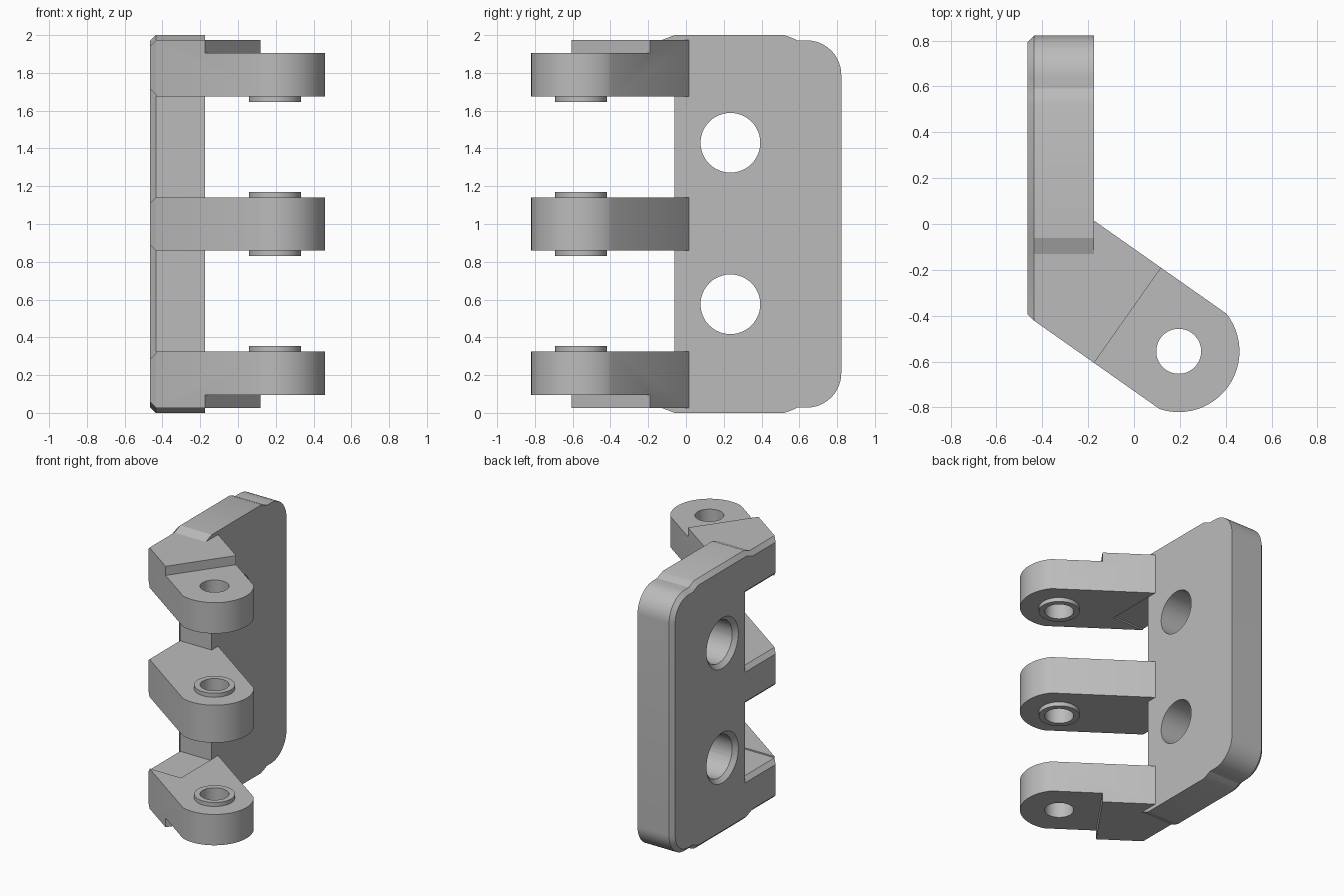
import bpy, bmesh, math
from mathutils import Vector

cube = bpy.data.objects.get("Cube")
if cube:
    bpy.data.objects.remove(cube, do_unlink=True)

grey = bpy.data.materials.new("plain_grey")
grey.use_nodes = True
grey.diffuse_color = (0.5, 0.5, 0.5, 1)
grey.node_tree.nodes["Principled BSDF"].inputs["Base Color"].default_value = (0.5, 0.5, 0.5, 1)

BACK, BEVEL, FACE = -0.465, 0.03, -0.175    # plate x extents
TIP = -0.422                                # front end of the plate fingers
PIN = Vector((0.195, -0.555))               # hinge axis


def prism(name, pts, low, high, axis="z", bevel=0.0):
    """Extrude a 2D outline along z (x, y outline) or x (y, z outline)."""
    bm = bmesh.new()
    place = (lambda u, v, h: (u, v, h)) if axis == "z" else (lambda u, v, h: (h, u, v))
    bottom = [bm.verts.new(place(u, v, low)) for u, v in pts]
    top = [bm.verts.new(place(u, v, high)) for u, v in pts]
    cap = bm.faces.new(bottom[::-1])
    bm.faces.new(top)
    for i in range(len(pts)):
        j = (i + 1) % len(pts)
        bm.faces.new((bottom[i], bottom[j], top[j], top[i]))
    bmesh.ops.recalc_face_normals(bm, faces=bm.faces[:])
    if bevel:
        bmesh.ops.inset_region(bm, faces=[cap], thickness=bevel, use_even_offset=True)
        bmesh.ops.translate(bm, verts=cap.verts[:], vec=cap.normal * bevel)
    mesh = bpy.data.meshes.new(name)
    bm.to_mesh(mesh)
    bm.free()
    mesh.materials.append(grey)
    obj = bpy.data.objects.new(name, mesh)
    bpy.context.collection.objects.link(obj)
    return obj


def arc(center, radius, start, end, steps):
    angles = [math.radians(start + (end - start) * i / steps) for i in range(steps + 1)]
    return [(center[0] + radius * math.cos(a), center[1] + radius * math.sin(a)) for a in angles]


def circle(center, radius, steps=48):
    return arc(center, radius, 0, 360, steps)[:-1]


def combine(obj, tool, operation):
    """Apply a boolean and discard the tool."""
    mod = obj.modifiers.new("combine", "BOOLEAN")
    mod.object, mod.operation, mod.solver = tool, operation, "EXACT"
    bpy.context.view_layer.objects.active = obj
    bpy.ops.object.modifier_apply(modifier=mod.name)
    bpy.data.objects.remove(tool, do_unlink=True)


def finish(obj):
    bpy.ops.object.select_all(action="DESELECT")
    obj.select_set(True)
    bpy.context.view_layer.objects.active = obj
    bpy.ops.object.shade_smooth_by_angle(angle=math.radians(20))


# Mounting plate: upper half of the comb outline, mirrored about z = 1
upper = [(-0.06, 1.15), (-0.06, 1.685), (TIP, 1.685), (TIP, 1.973), (-0.13, 1.973),
         (-0.06, 2.0), (0.52, 2.0), (0.555, 1.988), (0.59, 1.972)]
upper += arc((0.64, 1.79), 0.182, 90, 0, 12)
middle = [(TIP, 0.86), (TIP, 1.14)]
upper[0] = (-0.06, 1.14)
lower = [(y, 2 - z) for y, z in reversed(upper)]
plate = prism("mounting_plate", middle + upper + lower, BACK + BEVEL, FACE, "x", BEVEL)

# Screw holes, countersunk on the back
for z in (0.575, 1.43):
    combine(plate, prism("hole_cutter", circle((0.235, z), 0.158), -0.6, 0, "x"), "DIFFERENCE")
    bpy.ops.mesh.primitive_cone_add(vertices=48, radius1=0.198, radius2=0.148, depth=0.05,
                                    location=(BACK + 0.015, 0.235, z),
                                    rotation=(0, math.pi / 2, 0))
    combine(plate, bpy.context.object, "DIFFERENCE")
finish(plate)

# Hinge arms: slanted bar with a rounded knuckle
arm_outline = [(BACK + BEVEL, TIP)] + arc(PIN, 0.265, -108.4, 38.2, 24)
arm_outline += [(FACE, 0.015), (FACE, TIP)]
along = Vector((0.818, -0.576))
across = Vector((0.576, 0.818))
step = Vector((-0.0275, -0.3975))           # middle of the step line
step_outline = [step - across, step - across + along * 2, step + across + along * 2, step + across]


def hinge_arm(name, low, high, steps=(), bosses=()):
    arm = prism(name, arm_outline, low, high)
    for a, b in steps:
        combine(arm, prism("step_cutter", step_outline, a, b), "DIFFERENCE")
    for a, b in bosses:
        combine(arm, prism("boss", circle(PIN, 0.138), a, b), "UNION")
    combine(arm, prism("pin_cutter", circle(PIN, 0.098), low - 0.2, high + 0.2), "DIFFERENCE")
    finish(arm)


hinge_arm("lower_arm", 0.027, 0.325, [(-0.1, 0.095)], [(0.2, 0.355)])
hinge_arm("middle_arm", 0.86, 1.14, (), [(0.83, 0.95), (1.05, 1.17)])
hinge_arm("upper_arm", 1.675, 1.973, [(1.905, 2.1)], [(1.645, 1.8)])
